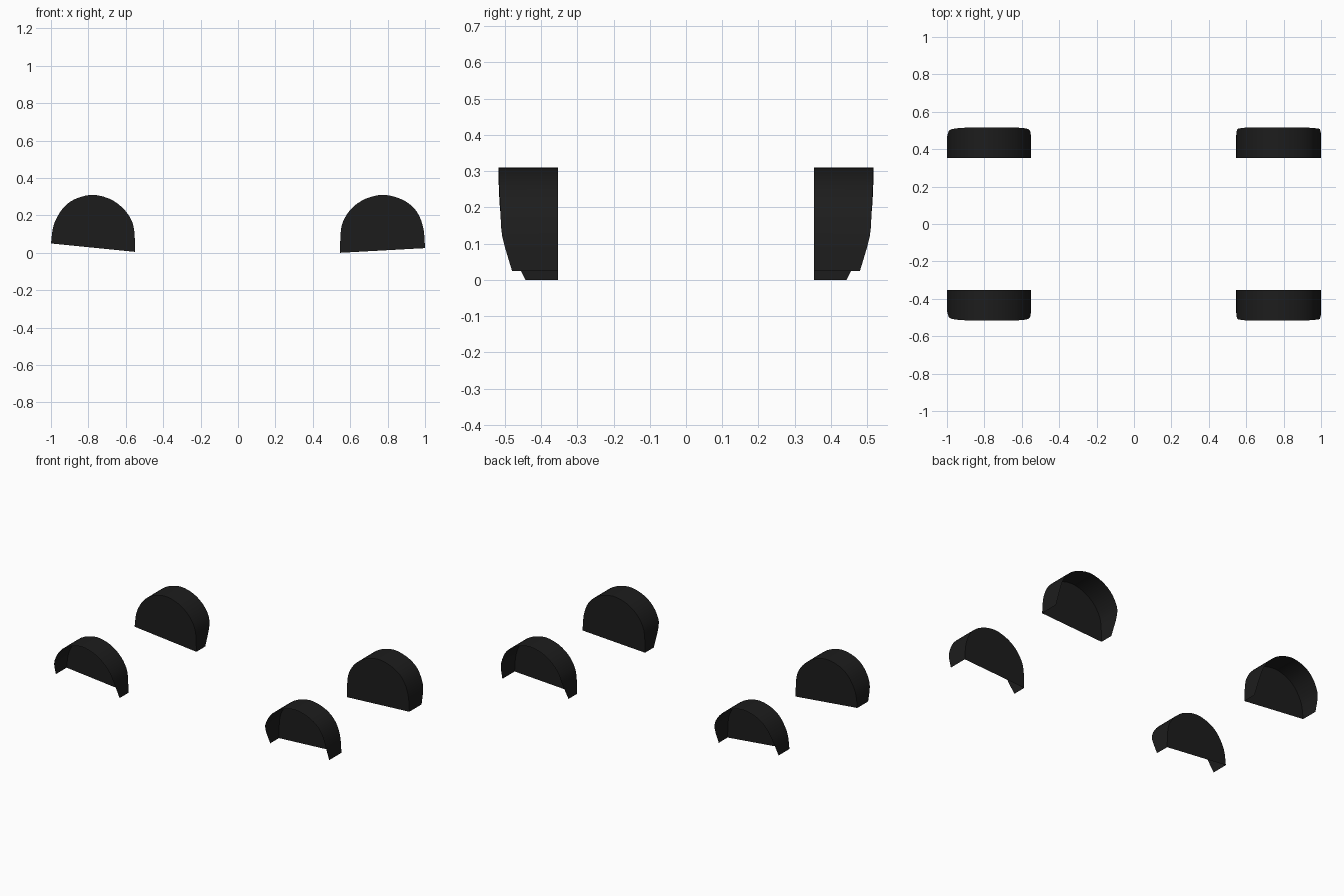
import bpy, bmesh, math
from mathutils import Vector

if "Cube" in bpy.data.objects:
    bpy.data.objects.remove(bpy.data.objects["Cube"])

mat = bpy.data.materials.new("black_plastic")
mat.diffuse_color = (0.012, 0.012, 0.012, 1)
mat.use_nodes = True
mat.node_tree.nodes["Principled BSDF"].inputs["Base Color"].default_value = mat.diffuse_color

WALL_Y = 0.353

# Arch profiles: x, z, and the y reach of the open outer rim
LEFT = [(-1, .05, .465), (-.99, .13, .497), (-.97, .185, .508), (-.93, .245, .513),
        (-.87, .288, .516), (-.78, .31, .517), (-.69, .29, .517), (-.622, .245, .515),
        (-.575, .185, .510), (-.555, .12, .495), (-.55, .005, .445)]
RIGHT = [(.545, 0, .443), (.55, .12, .502), (.57, .185, .512), (.615, .245, .516),
         (.685, .29, .517), (.775, .31, .517), (.865, .29, .516), (.93, .25, .515),
         (.97, .195, .512), (.993, .12, .507), (1, .025, .48)]


def smooth_path(points, steps=3):
    """Catmull-Rom curve through the points."""
    p = [Vector(q) for q in points]
    p = [2 * p[0] - p[1]] + p + [2 * p[-1] - p[-2]]
    out = []
    for a, b, c, d in zip(p, p[1:], p[2:], p[3:]):
        for i in range(steps):
            t = i / steps
            out.append(0.5 * (2 * b + (c - a) * t + (2 * a - 5 * b + 4 * c - d) * t * t
                              + (3 * b - a - 3 * c + d) * t ** 3))
    return out + [p[-2]]


def wheel_arch_liner(name, profile, side):
    """Thin curved strip closed by a flat wall on the inboard side."""
    bm = bmesh.new()
    path = smooth_path(profile)
    inner = [bm.verts.new((x, side * WALL_Y, z)) for x, z, y in path]
    outer = [bm.verts.new((x, side * y, z)) for x, z, y in path]
    for i in range(len(path) - 1):
        bm.faces.new((inner[i], inner[i + 1], outer[i + 1], outer[i]))
    bm.faces.new(inner[::-1])
    bmesh.ops.recalc_face_normals(bm, faces=bm.faces)
    # Normals point out of the arch
    bm.faces.ensure_lookup_table()
    if bm.faces[-1].normal.y * side > 0:
        bmesh.ops.reverse_faces(bm, faces=bm.faces)
    me = bpy.data.meshes.new(name)
    bm.to_mesh(me)
    bm.free()
    me.materials.append(mat)
    ob = bpy.data.objects.new(name, me)
    bpy.context.collection.objects.link(ob)
    bpy.ops.object.select_all(action='DESELECT')
    ob.select_set(True)
    bpy.context.view_layer.objects.active = ob
    bpy.ops.object.shade_smooth_by_angle(angle=math.radians(40))


# Four liners, mirrored front to back
for label, side in (("front", -1), ("back", 1)):
    wheel_arch_liner(f"left_{label}_wheel_arch_liner", LEFT, side)
    wheel_arch_liner(f"right_{label}_wheel_arch_liner", RIGHT, side)
